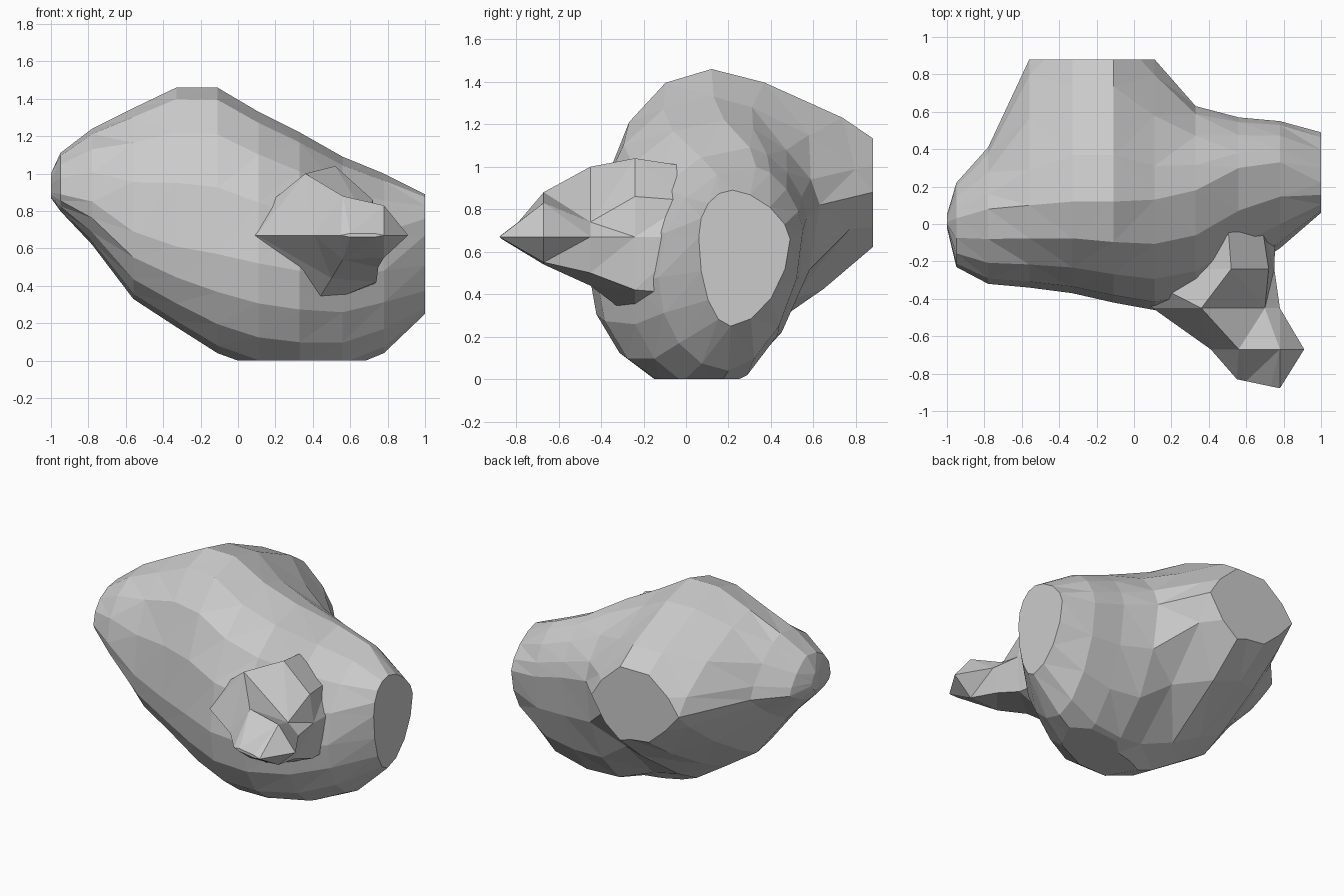
import bpy, bmesh
from math import cos, sin, pi

if "Cube" in bpy.data.objects:
    bpy.data.objects.remove(bpy.data.objects["Cube"])


def loft(name, rings, planes=()):
    """Skin closed rings of points, then trim flat with (point, normal) planes."""
    bm = bmesh.new()
    vs = [[bm.verts.new(p) for p in r] for r in rings]
    n = len(vs[0])
    for a, b in zip(vs, vs[1:]):
        for i in range(n):
            j = (i + 1) % n
            bm.faces.new((a[i], a[j], b[j], b[i]))
    bm.faces.new(vs[0])
    bm.faces.new(vs[-1])
    bmesh.ops.triangulate(bm, faces=[f for f in bm.faces if len(f.verts) == 4])
    for co, no in planes:
        bmesh.ops.bisect_plane(bm, geom=bm.verts[:] + bm.edges[:] + bm.faces[:],
                               plane_co=co, plane_no=no, clear_outer=True)
        bmesh.ops.holes_fill(bm, edges=[e for e in bm.edges if e.is_boundary], sides=0)
    bmesh.ops.recalc_face_normals(bm, faces=bm.faces[:])
    me = bpy.data.meshes.new(name)
    bm.to_mesh(me)
    bm.free()
    ob = bpy.data.objects.new(name, me)
    bpy.context.collection.objects.link(ob)
    return ob


def section(x, front, back, top, bottom, steps=4):
    """Rounded (y, z) outline through four extreme points."""
    low_p, high_p = (1.15, 1.35) if x < 0.2 else (1.8, 1.6)
    corners = [(back, top, high_p), (front, top, 2.1), (front, bottom, 2), (back, bottom, low_p)]
    pts = []
    for q, (side, cap, p) in enumerate(corners):
        for k in range(steps):
            t = pi / 2 * k / steps
            if q % 2:
                t = pi / 2 - t
            c, s = max(cos(t), 0) ** (2 / p), max(sin(t), 0) ** (2 / p)
            pts.append((x, cap[0] + (side[0] - cap[0]) * c,
                        side[1] + (cap[1] - side[1]) * s))
    return pts


# Body sections along x: front, back, top, bottom extremes as (y, z)
body_sections = [
    (-1.00, (-0.02, 0.90), (0.05, 0.92), (0.01, 1.00), (0.01, 0.87)),
    (-0.95, (-0.23, 0.89), (0.22, 0.90), (0.03, 1.11), (0.00, 0.80)),
    (-0.78, (-0.32, 0.85), (0.41, 0.90), (0.08, 1.24), (0.00, 0.62)),
    (-0.56, (-0.34, 0.69), (0.88, 0.90), (0.10, 1.35), (0.02, 0.33)),
    (-0.33, (-0.37, 0.61), (1.15, 0.89), (0.12, 1.46), (0.04, 0.18)),
    (-0.11, (-0.42, 0.57), (1.15, 0.89), (0.12, 1.46), (0.04, 0.04)),
    (0.11, (-0.46, 0.52), (0.88, 0.88), (0.13, 1.33), (0.04, -0.04)),
    (0.33, (-0.42, 0.48), (0.63, 0.82), (0.18, 1.22), (0.07, -0.06)),
    (0.56, (-0.27, 0.45), (0.57, 0.76), (0.30, 1.09), (0.14, -0.05)),
    (0.78, (-0.13, 0.48), (0.55, 0.70), (0.33, 1.00), (0.20, 0.04)),
    (1.00, (0.06, 0.67), (0.49, 0.66), (0.22, 0.89), (0.21, 0.25)),
]
body = loft("lumpy_body", [section(*s) for s in body_sections],
            [((0, 0.88, 0), (0, 1, 0)), ((0, 0, 0), (0, 0, -1))])

# Front horn rings along y: outlines as (x, z), flaring into the body
horn_rings = [
    (0.02, [(0.00, 0.67), (0.50, 1.00), (0.68, 0.84), (0.76, 0.67), (0.72, 0.40), (0.40, 0.22)]),
    (-0.24, [(-0.05, 0.67), (0.52, 1.04), (0.72, 0.86), (0.75, 0.67), (0.74, 0.42), (0.40, 0.28)]),
    (-0.45, [(0.10, 0.67), (0.36, 1.00), (0.70, 0.74), (0.78, 0.67), (0.75, 0.50), (0.50, 0.44)]),
    (-0.67, [(0.41, 0.67), (0.56, 0.88), (0.78, 0.83), (0.91, 0.67), (0.78, 0.55), (0.56, 0.54)]),
    (-0.85, [(0.55, 0.67), (0.60, 0.68), (0.73, 0.68), (0.78, 0.67), (0.73, 0.66), (0.60, 0.66)]),
]
horn = loft("front_horn", [[(x, y, z) for x, z in pts] for y, pts in horn_rings])
for v in horn.data.vertices:
    if v.co.y < -0.8:  # slanted tip
        v.co.y = -0.83 - 0.21 * (v.co.x - 0.55)

# Merge the horn into the body
mod = body.modifiers.new("join_horn", 'BOOLEAN')
mod.operation = 'UNION'
mod.solver = 'EXACT'
mod.object = horn
bpy.context.view_layer.objects.active = body
bpy.ops.object.modifier_apply(modifier=mod.name)
bpy.data.objects.remove(horn, do_unlink=True)
